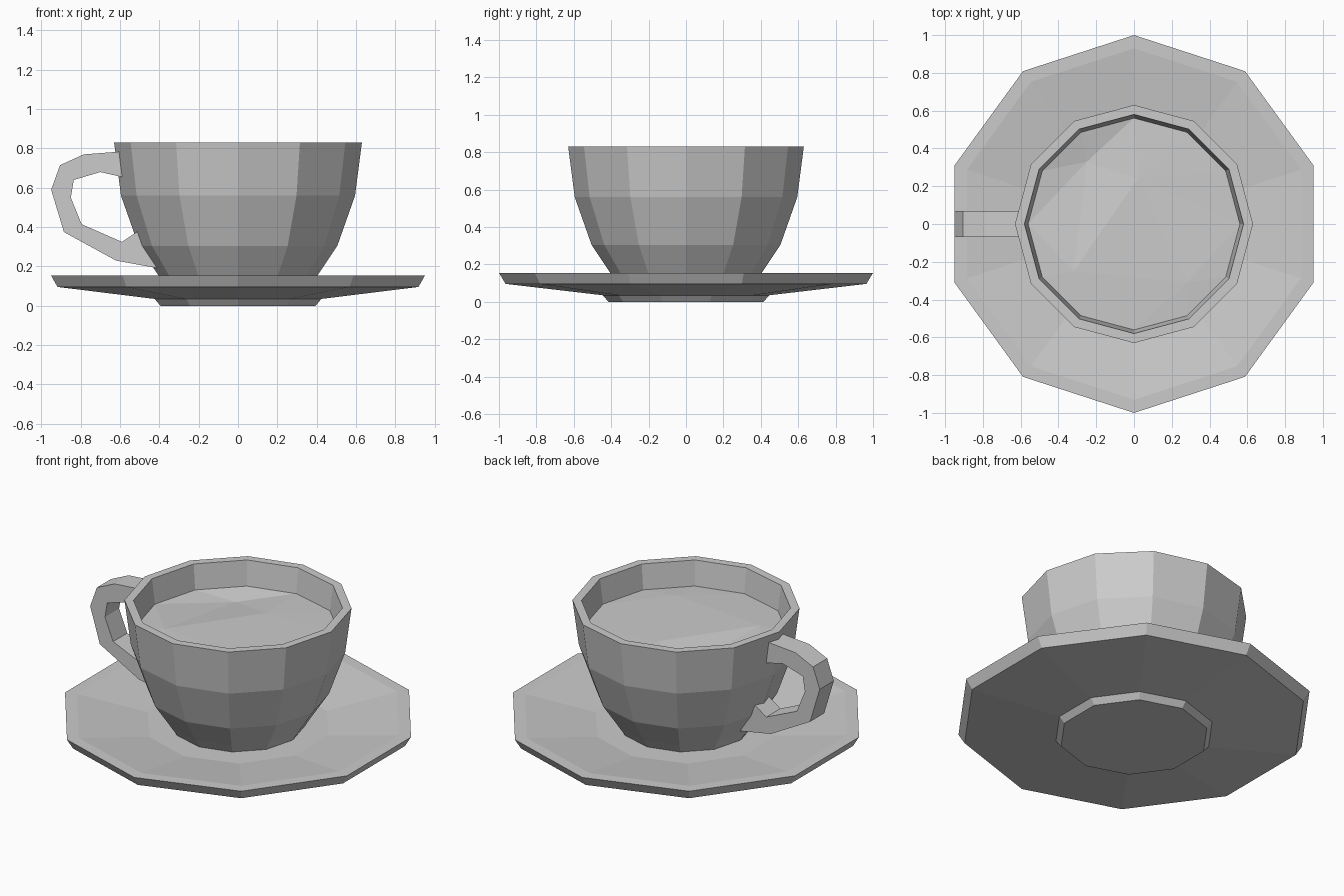
import bpy, bmesh, math
from mathutils import Vector
from mathutils.geometry import delaunay_2d_cdt

cube = bpy.data.objects.get("Cube")
if cube:
    bpy.data.objects.remove(cube, do_unlink=True)

GREY = (0.6, 0.6, 0.6, 1.0)
china = bpy.data.materials.new("plain_grey")
china.use_nodes = True
china.diffuse_color = GREY
china.node_tree.nodes["Principled BSDF"].inputs["Base Color"].default_value = GREY


def finish(name, bm, fix_normals=True):
    if fix_normals:
        bmesh.ops.recalc_face_normals(bm, faces=bm.faces)
    mesh = bpy.data.meshes.new(name)
    bm.to_mesh(mesh)
    bm.free()
    mesh.materials.append(china)
    obj = bpy.data.objects.new(name, mesh)
    bpy.context.collection.objects.link(obj)
    return obj


def circle(r, sides):
    """Points of a polygon with one corner on +y."""
    angles = [math.pi / 2 + math.tau * i / sides for i in range(sides)]
    return [(r * math.cos(a), r * math.sin(a)) for a in angles]


def lathe(name, profile, sides):
    """Closed faceted solid from (radius, height) rings, capped at both ends."""
    bm = bmesh.new()
    rings = [[bm.verts.new((x, y, z)) for x, y in circle(r, sides)] for r, z in profile]
    for low, high in zip(rings, rings[1:]):
        for i in range(sides):
            j = (i + 1) % sides
            bm.faces.new((low[i], low[j], high[j], high[i]))
    bm.faces.new(rings[0])
    bm.faces.new(rings[-1])
    return finish(name, bm)


# Saucer: foot, underside, rim, sloping inside and flat floor
lathe("saucer", [(0.415, 0), (0.445, 0.035), (0.965, 0.096), (1.0, 0.155),
                 (0.93, 0.155), (0.52, 0.1)], 10)

# Cup: outer wall, rim, inner wall and inner floor
lathe("cup", [(0.37, 0.1), (0.405, 0.155), (0.505, 0.305), (0.595, 0.56), (0.63, 0.83),
              (0.58, 0.83), (0.545, 0.56), (0.455, 0.32), (0.35, 0.18)], 12)

# Liquid: a gently uneven faceted surface meeting the inner wall
LEVEL = 0.68
ripples = [(-0.25, 0.33, -0.03), (0.02, 0.24, 0.01), (0.28, -0.31, 0.01), (-0.32, -0.25, 0.01)]
points = [Vector(p) for p in circle(0.562, 12)] + [Vector(p[:2]) for p in ripples]
heights = [0] * 12 + [p[2] for p in ripples]
flat, _, tris, origin, _, _ = delaunay_2d_cdt(points, [], [list(range(12))], 1, 1e-5)
bm = bmesh.new()
verts = [bm.verts.new((p.x, p.y, LEVEL + heights[o[0]])) for p, o in zip(flat, origin)]
for tri in tris:
    face = bm.faces.new([verts[i] for i in tri])
    face.normal_update()
    if face.normal.z < 0:
        face.normal_flip()
finish("liquid", bm, fix_normals=False)

# Handle: matching outer and inner outlines, given a square section
outer = [(-0.59, 0.785), (-0.785, 0.77), (-0.905, 0.715), (-0.95, 0.59),
         (-0.885, 0.375), (-0.62, 0.23), (-0.4, 0.19)]
inner = [(-0.59, 0.655), (-0.70, 0.68), (-0.835, 0.64), (-0.85, 0.55),
         (-0.795, 0.415), (-0.59, 0.325), (-0.5, 0.385)]
HALF = 0.068
bm = bmesh.new()
sections = []
for (ox, oz), (ix, iz) in zip(outer, inner):
    corners = [(ox, -HALF, oz), (ox, HALF, oz), (ix, HALF, iz), (ix, -HALF, iz)]
    sections.append([bm.verts.new(c) for c in corners])
for a, b in zip(sections, sections[1:]):
    for i in range(4):
        j = (i + 1) % 4
        bm.faces.new((a[i], a[j], b[j], b[i]))
bm.faces.new(sections[0])
bm.faces.new(sections[-1])
finish("handle", bm)
